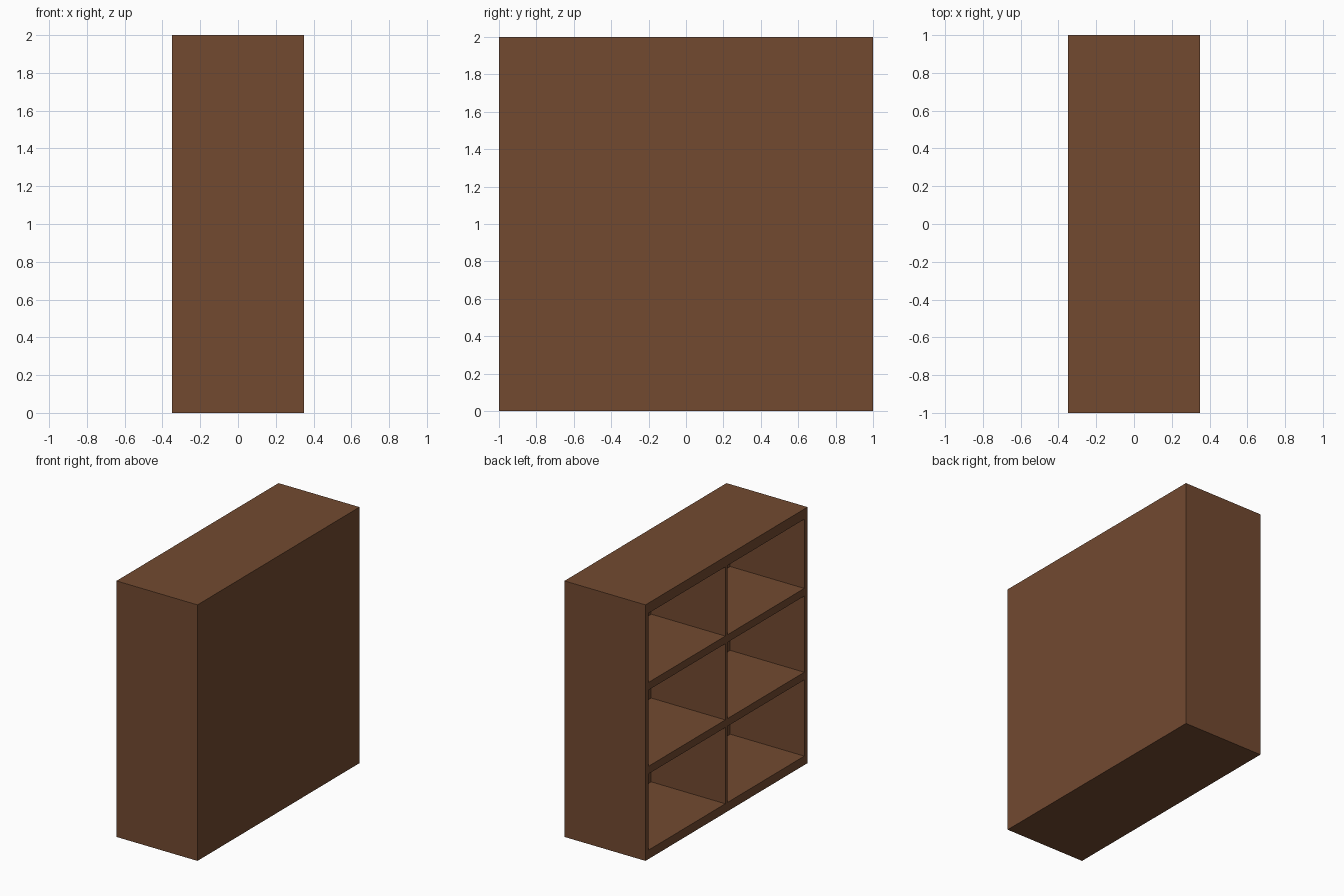
import bpy

if "Cube" in bpy.data.objects:
    bpy.data.objects.remove(bpy.data.objects["Cube"])

wood = bpy.data.materials.new("brown_wood")
wood.diffuse_color = (0.17, 0.068, 0.03, 1)
wood.use_nodes = True
wood.node_tree.nodes["Principled BSDF"].inputs["Base Color"].default_value = wood.diffuse_color

# Overall size: open side faces -x, back panel on +x
X, Y, H = 0.35, 1.0, 2.0
SIDE, BACK, DIV = 0.04, 0.06, 0.03
BOTTOM, TOP = 0.07, 1.92
SHELF = 0.06
SHELF_TOPS = (0.725, 1.38)


def panel(name, x, y, z):
    """Box spanning the given (min, max) ranges."""
    bpy.ops.mesh.primitive_cube_add(size=1, location=[sum(r) / 2 for r in (x, y, z)])
    ob = bpy.context.object
    ob.name = name
    ob.scale = [r[1] - r[0] for r in (x, y, z)]
    bpy.ops.object.transform_apply(location=False, rotation=False, scale=True)
    ob.data.materials.append(wood)
    return ob


inner_x = (-X, X - BACK)

# Outer case
panel("bottom_panel", (-X, X), (-Y, Y), (0, BOTTOM))
panel("top_panel", (-X, X), (-Y, Y), (TOP, H))
panel("back_panel", (X - BACK, X), (-Y, Y), (BOTTOM, TOP))
panel("side_panel_near", inner_x, (-Y, -Y + SIDE), (BOTTOM, TOP))
panel("side_panel_far", inner_x, (Y - SIDE, Y), (BOTTOM, TOP))

# Full-width shelves
for i, z in enumerate(SHELF_TOPS):
    panel(f"shelf_{i + 1}", inner_x, (-Y + SIDE, Y - SIDE), (z - SHELF, z))

# Central divider, one piece per row
floors = (BOTTOM,) + SHELF_TOPS
ceilings = tuple(z - SHELF for z in SHELF_TOPS) + (TOP,)
for i, (lo, hi) in enumerate(zip(floors, ceilings)):
    panel(f"divider_{i + 1}", inner_x, (-DIV / 2, DIV / 2), (lo, hi))
